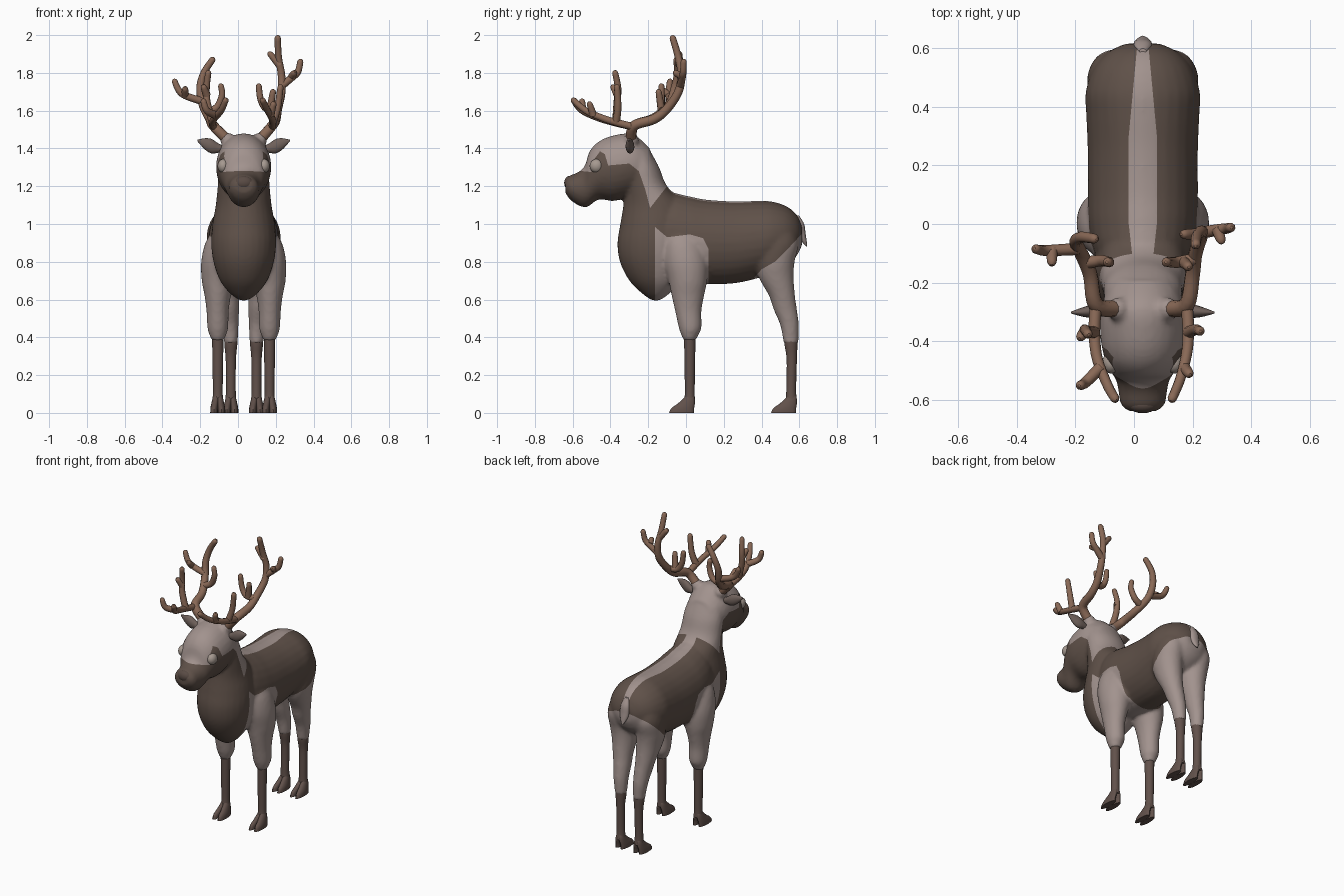
import bpy, bmesh, math
from mathutils import Vector

if "Cube" in bpy.data.objects:
    bpy.data.objects.remove(bpy.data.objects["Cube"])

CX = 0.03  # body centre line


def material(name, rgb):
    m = bpy.data.materials.new(name)
    m.diffuse_color = (*rgb, 1)
    m.use_nodes = True
    m.node_tree.nodes["Principled BSDF"].inputs["Base Color"].default_value = m.diffuse_color
    return m


DARK = material("dark_brown_coat", (0.115, 0.082, 0.066))
LIGHT = material("light_taupe_coat", (0.36, 0.29, 0.27))
SOCK = material("lower_leg_brown", (0.12, 0.082, 0.07))
ANTLER = material("antler_brown", (0.25, 0.14, 0.093))
EYE = material("eye_beige", (0.38, 0.32, 0.28))
EAR = material("ear_brown", (0.16, 0.12, 0.105))
NOSE = material("nose_brown", (0.1, 0.07, 0.058))


def smooth(pts, k=5):
    """Catmull-Rom interpolation of tuples of any length."""
    out = []
    for i in range(len(pts) - 1):
        p0, p1 = pts[max(i - 1, 0)], pts[i]
        p2, p3 = pts[i + 1], pts[min(i + 2, len(pts) - 1)]
        for j in range(k):
            t = j / k
            out.append(tuple(0.5 * (2 * b + (c - a) * t + (2 * a - 5 * b + 4 * c - d) * t * t
                                    + (3 * b - a - 3 * c + d) * t ** 3)
                             for a, b, c, d in zip(p0, p1, p2, p3)))
    return out + [tuple(pts[-1])]


def loft(bm, axis, rings, n=28, k=5):
    """Ellipse rings (pos, centre u, half u, centre v, half v) along an axis."""
    loops = []
    for pos, cu, hu, cv, hv in smooth(rings, k):
        loop = []
        for i in range(n):
            a = 2 * math.pi * i / n
            u, v = cu + hu * math.cos(a), cv + hv * math.sin(a)
            co = {"x": (pos, u, v), "y": (u, pos, v), "z": (u, v, pos)}[axis]
            loop.append(bm.verts.new(co))
        loops.append(loop)
    faces = [bm.faces.new(loops[0]), bm.faces.new(loops[-1][::-1])]
    for a, b in zip(loops, loops[1:]):
        for i in range(n):
            j = (i + 1) % n
            faces.append(bm.faces.new((a[i], b[i], b[j], a[j])))
    bmesh.ops.recalc_face_normals(bm, faces=faces)


def finish(bm, name, mats, x=CX, angle=50):
    me = bpy.data.meshes.new(name)
    bm.to_mesh(me)
    bm.free()
    for m in mats:
        me.materials.append(m)
    me.shade_smooth()
    me.set_sharp_from_angle(angle=math.radians(angle))
    ob = bpy.data.objects.new(name, me)
    ob.location.x = x
    bpy.context.collection.objects.link(ob)
    return ob


def evaluated(ob):
    dg = bpy.context.evaluated_depsgraph_get()
    return bpy.data.meshes.new_from_object(ob.evaluated_get(dg))


# Body volumes: trunk, neck and chest, head, upper legs
def tb(y, top, bottom, hw):
    return (y, 0, hw, (top + bottom) / 2, (top - bottom) / 2)


def fb(z, front, back, hw):
    return (z, 0, hw, (front + back) / 2, (back - front) / 2)


bm = bmesh.new()
loft(bm, "y", [tb(*r) for r in (
    (-0.2, 1.05, .75, .12), (-0.1, 1.16, .70, .165), (0, 1.15, .68, .185), (.1, 1.13, .68, .188),
    (.25, 1.12, .685, .188), (.37, 1.122, .71, .193), (.45, 1.12, .74, .195),
    (.53, 1.095, .78, .168), (.585, 1.05, .83, .12), (.615, .99, .89, .06))])
loft(bm, "z", [fb(*r) for r in (
    (.595, -.18, -.14, .02), (.63, -.23, -.09, .07), (.7, -.30, -.03, .125), (.8, -.35, 0, .16),
    (.9, -.363, .02, .172), (1.0, -.348, .02, .165), (1.1, -.332, -.005, .148),
    (1.2, -.325, -.10, .138), (1.3, -.33, -.142, .132), (1.38, -.32, -.185, .11))])
loft(bm, "y", [tb(*r) for r in (
    (-.638, 1.235, 1.165, .05), (-.615, 1.257, 1.13, .075), (-.57, 1.275, 1.098, .083),
    (-.535, 1.31, 1.088, .09), (-.51, 1.385, 1.097, .105), (-.46, 1.438, 1.13, .13),
    (-.38, 1.47, 1.122, .145), (-.28, 1.475, 1.15, .14), (-.19, 1.40, 1.18, .105))])
for s in (-1, 1):
    loft(bm, "z", [(z, s * x, hx, y, hy) for z, y, hy, x, hx in (
        (.97, -.03, .06, .105, .055), (.9, -.015, .10, .118, .085), (.8, 0, .115, .125, .1),
        (.7, .01, .102, .132, .09), (.62, .01, .086, .137, .07), (.54, .012, .07, .138, .059),
        (.45, .022, .06, .137, .055), (.41, .02, .044, .137, .043), (.385, .02, .034, .137, .034))])
    loft(bm, "z", [(z, s * x, hx, y, hy) for z, y, hy, x, hx in (
        (1.0, .48, .08, .1, .06), (.9, .49, .105, .1, .088), (.8, .473, .102, .098, .088),
        (.72, .477, .093, .092, .078), (.62, .508, .069, .085, .062), (.55, .525, .062, .078, .054),
        (.47, .547, .05, .073, .046), (.40, .554, .042, .069, .039), (.365, .556, .038, .069, .036))])
    # Antler stumps on the skull
    bmesh.ops.create_uvsphere(bm, u_segments=16, v_segments=10, radius=.04)
    bmesh.ops.translate(bm, verts=bm.verts[-146:], vec=(s * .085, -.29, 1.445))
raw = finish(bm, "body_source", [])
mod = raw.modifiers.new("Remesh", "REMESH")
mod.mode, mod.voxel_size = "VOXEL", .011
mod = raw.modifiers.new("Smooth", "SMOOTH")
mod.factor, mod.iterations = .5, 5
bm = bmesh.new()
bm.from_mesh(evaluated(raw))
bpy.data.objects.remove(raw)

# Coat pattern: light patches outlined in side view (y, z), and a back stripe (x, y)
HEAD = [(-.60, 1.285), (-.50, 1.275), (-.495, 1.33), (-.455, 1.385), (-.43, 1.37), (-.412, 1.31),
        (-.30, 1.32), (-.25, 1.28), (-.215, 1.18), (-.19, 1.085), (-.10, 1.20), (-.05, 1.25),
        (-.05, 1.6), (-.6, 1.6)]
SHOULDER = [(-.165, .3), (-.165, .985), (-.1, .93), (.02, .945), (.09, .925), (.118, .87), (.118, .3)]
THIGH = [(.36, .3), (.36, .715), (.40, .76), (.47, .80), (.55, .88), (.615, .95), (.7, .95), (.7, .3)]
STRIPE = [(.03, -.16), (.048, 0), (.048, .3), (.018, .62), (-.018, .62), (-.048, .3), (-.048, 0), (-.03, -.16)]


def inside(poly, u, v):
    hit = False
    for (a, b), (c, d) in zip(poly, poly[1:] + poly[:1]):
        if (b > v) != (d > v) and u < a + (v - b) / (d - b) * (c - a):
            hit = not hit
    return hit


def cut(poly, to3d):
    for p, q in zip(poly, poly[1:] + poly[:1]):
        du, dv = q[0] - p[0], q[1] - p[1]
        bmesh.ops.bisect_plane(bm, geom=bm.verts[:] + bm.edges[:] + bm.faces[:], dist=1e-4,
                               plane_co=to3d(*p), plane_no=Vector(to3d(dv, -du)).normalized())


for poly in (HEAD, SHOULDER, THIGH):
    cut(poly, lambda u, v: (0, u, v))
cut(STRIPE, lambda u, v: (u, v, 0))
for f in bm.faces:
    c = f.calc_center_median()
    patch = any(inside(p, c.y, c.z) for p in (HEAD, SHOULDER, THIGH))
    f.material_index = int(patch or (c.z > 1.0 and inside(STRIPE, c.x, c.y)))
finish(bm, "body", [DARK, LIGHT], angle=80)

# Lower legs and cloven hooves
for side, s in (("left", -1), ("right", 1)):
    for end, x, rows in (
            ("front", .137, ((.43, .02, .03), (.39, .02, .03), (.2, .02, .027), (.1, .02, .026), (.06, .018, .03))),
            ("hind", .068, ((.40, .555, .035), (.36, .556, .034), (.28, .56, .027), (.12, .557, .026), (.06, .558, .03)))):
        bm = bmesh.new()
        loft(bm, "z", [(z, s * x, r, y, r) for z, y, r in rows], 20)
        finish(bm, f"{end}_lower_leg_{side}", [SOCK])
        bm = bmesh.new()
        y0 = rows[-1][1]
        for t in (-1, 1):
            loft(bm, "z", [(z, s * x + t * dx, hx, y0 + y, hy) for z, dx, hx, y, hy in (
                (0, .02, .02, -.042, .066), (.025, .019, .02, -.035, .06),
                (.05, .015, .019, -.016, .045), (.08, .01, .017, 0, .028), (.105, .005, .012, .002, .016))], 16, 3)
        finish(bm, f"{end}_hoof_{side}", [SOCK])

    # Eye
    bm = bmesh.new()
    bmesh.ops.create_uvsphere(bm, u_segments=20, v_segments=12, radius=1)
    bmesh.ops.scale(bm, verts=bm.verts, vec=(.03, .037, .037))
    bmesh.ops.translate(bm, verts=bm.verts, vec=(s * .108, -.473, 1.307))
    finish(bm, f"eye_{side}", [EYE])

    # Ear
    bm = bmesh.new()
    loft(bm, "x", [(s * x, y, hy, z, hz) for x, y, hy, z, hz in (
        (.10, -.295, .014, 1.395, .014), (.135, -.295, .02, 1.402, .025), (.17, -.297, .023, 1.412, .038),
        (.205, -.30, .016, 1.424, .03), (.245, -.302, .003, 1.442, .004))], 16)
    finish(bm, f"ear_{side}", [EAR])

# Tail
bm = bmesh.new()
loft(bm, "z", [(z, 0, hx, y, hy) for z, y, hy, hx in (
    (1.045, .59, .008, .012), (1.0, .605, .02, .03), (.95, .613, .02, .032), (.91, .625, .014, .022),
    (.88, .639, .003, .005))], 16)
finish(bm, "tail", [LIGHT])

# Nose pad
bm = bmesh.new()
bmesh.ops.create_uvsphere(bm, u_segments=20, v_segments=12, radius=1)
bmesh.ops.scale(bm, verts=bm.verts, vec=(.05, .028, .036))
bmesh.ops.translate(bm, verts=bm.verts, vec=(0, -.617, 1.218))
finish(bm, "nose", [NOSE])

# Antlers: first path is the main beam, the rest are tines
LEFT = [
    [(-.06, -.29, 1.45), (-.13, -.275, 1.52), (-.15, -.17, 1.56), (-.185, -.09, 1.63), (-.2, -.06, 1.72),
     (-.18, -.045, 1.80), (-.135, -.05, 1.87)],
    [(-.19, -.085, 1.65), (-.28, -.09, 1.68), (-.315, -.09, 1.71), (-.335, -.085, 1.755)],
    [(-.28, -.09, 1.68), (-.28, -.13, 1.715)],
    [(-.155, -.13, 1.595), (-.11, -.125, 1.62), (-.085, -.13, 1.68), (-.09, -.13, 1.73)],
    [(-.13, -.28, 1.515), (-.135, -.37, 1.535), (-.125, -.46, 1.56), (-.09, -.55, 1.60), (-.065, -.595, 1.655)],
    [(-.115, -.49, 1.575), (-.165, -.54, 1.60), (-.183, -.55, 1.65)],
    [(-.135, -.37, 1.54), (-.163, -.365, 1.64), (-.167, -.36, 1.72), (-.157, -.375, 1.80)],
    [(-.165, -.362, 1.68), (-.182, -.385, 1.725)]]
RIGHT = [
    [(.12, -.29, 1.45), (.18, -.275, 1.52), (.2, -.17, 1.555), (.21, -.1, 1.61), (.23, -.04, 1.70),
     (.23, -.025, 1.79), (.215, -.04, 1.88), (.21, -.07, 1.985)],
    [(.23, -.03, 1.73), (.285, -.02, 1.775), (.317, -.015, 1.805), (.33, -.012, 1.86)],
    [(.285, -.02, 1.78), (.297, -.055, 1.80)],
    [(.22, -.035, 1.84), (.17, -.035, 1.90)],
    [(.205, -.12, 1.60), (.15, -.13, 1.61), (.12, -.13, 1.66), (.11, -.13, 1.73)],
    [(.17, -.13, 1.605), (.185, -.145, 1.70)],
    [(.18, -.28, 1.515), (.185, -.36, 1.535), (.18, -.44, 1.56), (.157, -.53, 1.60), (.13, -.595, 1.655)],
    [(.172, -.49, 1.575), (.188, -.51, 1.635)],
    [(.185, -.37, 1.54), (.21, -.36, 1.62), (.225, -.365, 1.725)]]
for side, paths in (("left", LEFT), ("right", RIGHT)):
    cu = bpy.data.curves.new(f"antler_{side}", "CURVE")
    cu.dimensions, cu.bevel_depth, cu.bevel_resolution, cu.use_fill_caps = "3D", 1, 3, True
    for i, path in enumerate(paths):
        pts = [Vector(p) for p in smooth(path)]
        tip = (pts[-1] - pts[-2]).normalized()
        r0, r1 = (.029, .017) if i == 0 else (.021, .016)
        rad = [r0 + (r1 - r0) * j / (len(pts) - 1) for j in range(len(pts))]
        pts += [pts[-1] + tip * .009, pts[-1] + tip * .014]  # rounded tip
        rad += [r1 * .75, r1 * .3]
        sp = cu.splines.new("POLY")
        sp.points.add(len(pts) - 1)
        for q, p, r in zip(sp.points, pts, rad):
            q.co, q.radius = (*p, 1), r
    tmp = bpy.data.objects.new("antler_path", cu)
    bpy.context.collection.objects.link(tmp)
    bm = bmesh.new()
    bm.from_mesh(evaluated(tmp))
    bpy.data.objects.remove(tmp)
    finish(bm, f"antler_{side}", [ANTLER], x=0, angle=70)
